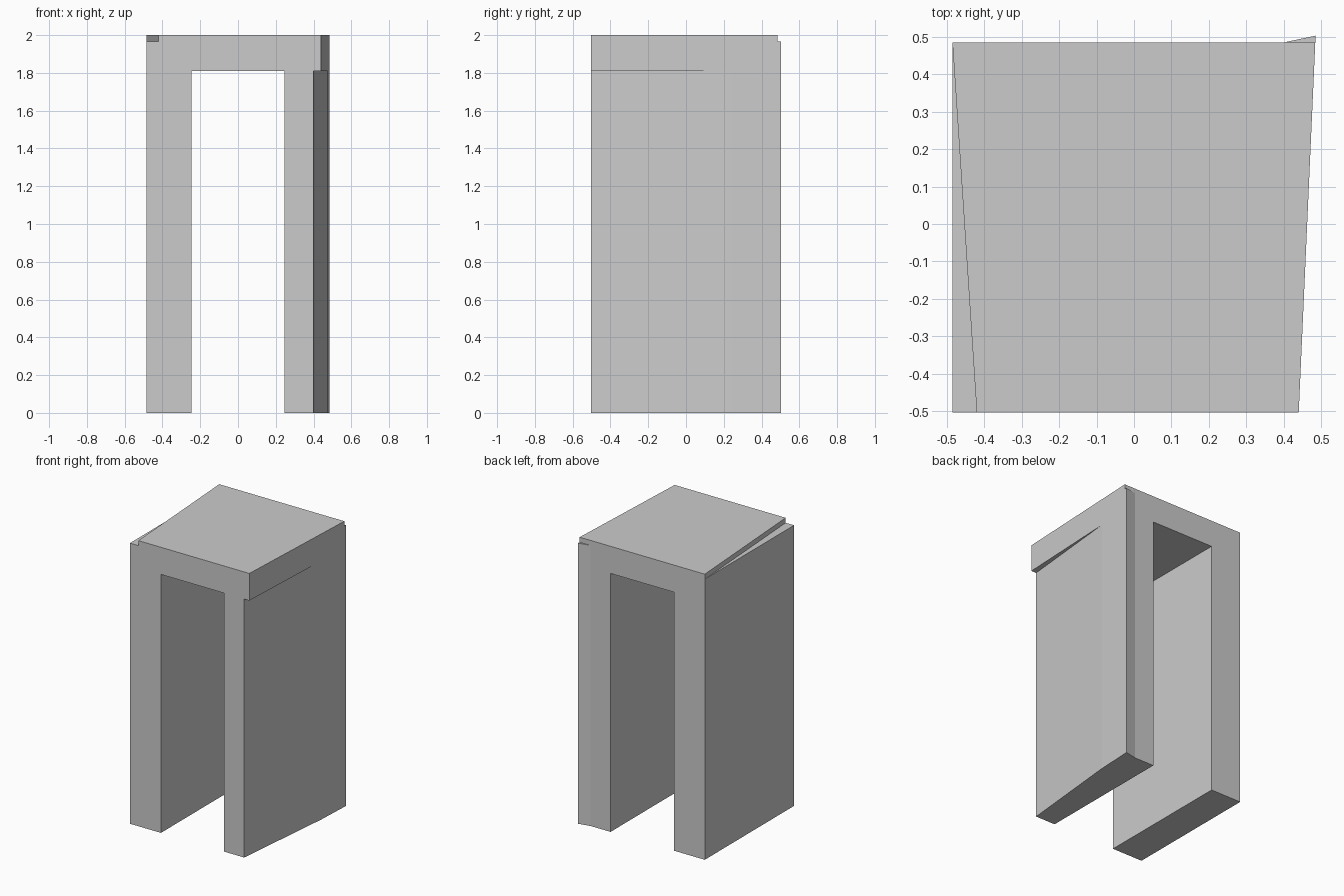
import bpy, bmesh

if "Cube" in bpy.data.objects:
    bpy.data.objects.remove(bpy.data.objects["Cube"])


def prism(name, outline, z0, z1):
    """Upright prism from a plan outline."""
    bm = bmesh.new()
    face = bm.faces.new([bm.verts.new((x, y, z0)) for x, y in outline])
    top = bmesh.ops.extrude_face_region(bm, geom=[face])
    moved = [v for v in top["geom"] if isinstance(v, bmesh.types.BMVert)]
    bmesh.ops.translate(bm, verts=moved, vec=(0, 0, z1 - z0))
    bmesh.ops.recalc_face_normals(bm, faces=bm.faces)
    mesh = bpy.data.meshes.new(name)
    bm.to_mesh(mesh)
    bm.free()
    obj = bpy.data.objects.new(name, mesh)
    bpy.context.collection.objects.link(obj)
    return obj


def carve(target, cutter):
    """Subtract the cutter, then remove it."""
    cutter.hide_render = True
    mod = target.modifiers.new("cut", 'BOOLEAN')
    mod.operation = 'DIFFERENCE'
    mod.solver = 'EXACT'
    mod.object = cutter
    bpy.context.view_layer.objects.active = target
    bpy.ops.object.modifier_apply(modifier=mod.name)
    bpy.data.objects.remove(cutter, do_unlink=True)


# Archway block: plan with slanted right side and small spur at the back corner
arch = prism("archway", [(-0.485, -0.503), (0.44, -0.503), (0.485, 0.503),
                         (0.40, 0.485), (-0.485, 0.485)], 0, 2)

# Passage between the two legs
carve(arch, prism("passage_cutter", [(-0.245, -1), (0.245, -1), (0.245, 1), (-0.245, 1)],
                  -0.5, 1.81))

# Tapered undercut of the right leg below the lintel
carve(arch, prism("undercut_cutter", [(0.351, -1.003), (1, -1.003), (1, 0.503), (0.499, 0.503)],
                  -0.5, 1.81))

# Tapered ledge along the left top edge
carve(arch, prism("left_ledge_cutter", [(-1, -1.491), (-0.355, -1.491), (-0.55, 1.473), (-1, 1.473)],
                  1.965, 2.5))

# Small ledge on top of the back spur
carve(arch, prism("spur_ledge_cutter", [(0.3, 0.4855), (1, 0.4855), (1, 1), (0.3, 1)],
                  1.965, 2.5))
